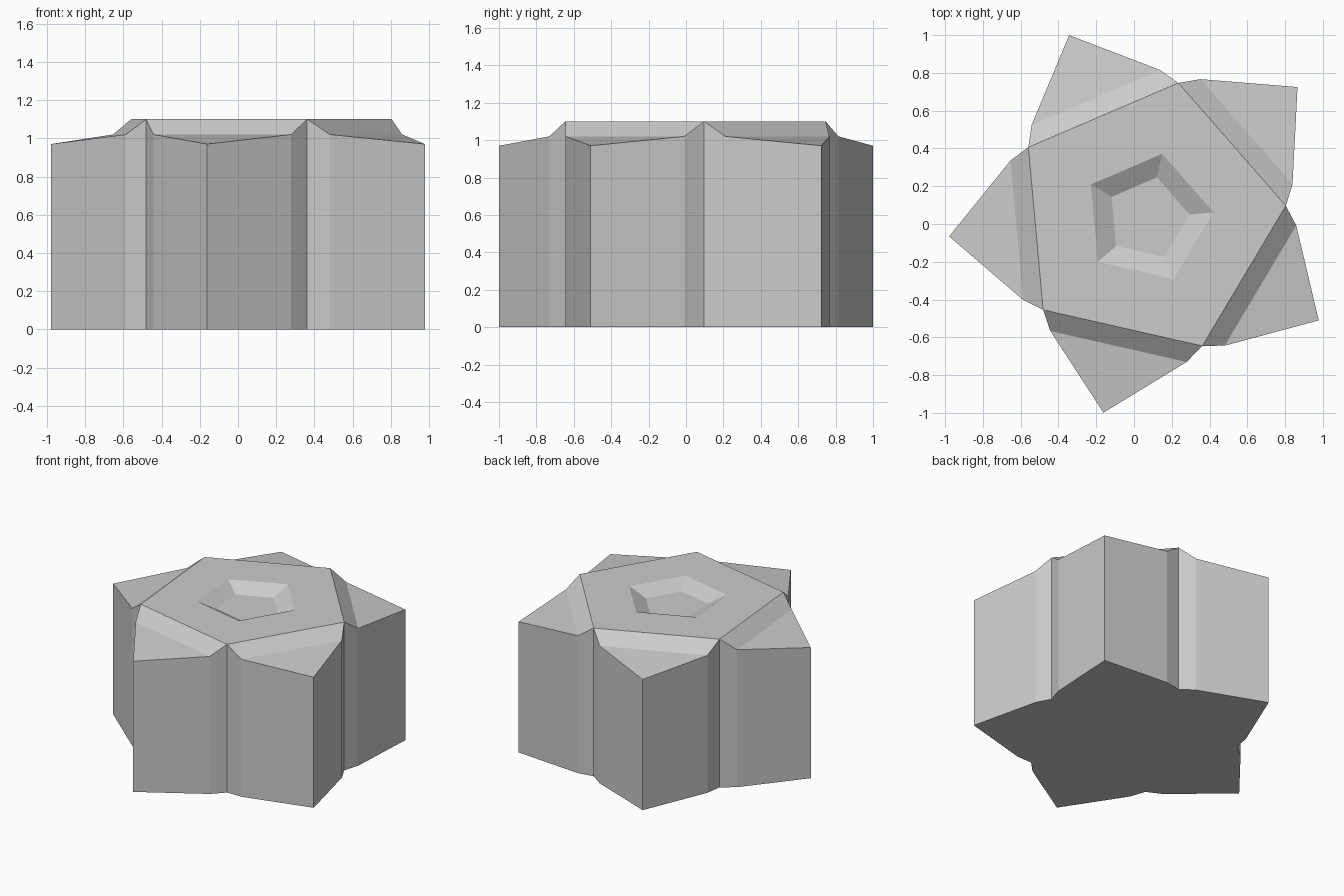
import bpy, bmesh
from math import cos, sin, radians

if "Cube" in bpy.data.objects:
    bpy.data.objects.remove(bpy.data.objects["Cube"])

CX, CY, START, SIDES = 0.072, 0.03, 5.2, 5
bm = bmesh.new()


def vert(radius, angle, z):
    a = radians(START + angle)
    return bm.verts.new((CX + radius * cos(a), CY + radius * sin(a), z))


def ring(radius, z):
    return [vert(radius, 72 * i, z) for i in range(SIDES)]


def bridge(a, b):
    for i in range(len(a)):
        j = (i + 1) % len(a)
        bm.faces.new((a[i], a[j], b[j], b[i]))


# Flat pentagon top with a shallow sloped recess
rim = ring(0.735, 1.10)
lip = ring(0.35, 1.10)
floor = ring(0.222, 1.04)
bridge(rim, lip)
bridge(lip, floor)
bm.faces.new(floor)

# Five pointed lobes: steep bevel, then a gently sloped tip
outline = []
for i in range(SIDES):
    c = 72 * i + 36
    a = vert(0.788, c - 28, 1.02)
    tip = vert(1.055, c, 0.97)
    b = vert(0.788, c + 28, 1.02)
    bm.faces.new((rim[i], a, b, rim[(i + 1) % SIDES]))
    bm.faces.new((a, tip, b))
    outline += [rim[i], a, tip, b]

# Vertical walls and flat underside
base = [bm.verts.new((v.co.x, v.co.y, 0)) for v in outline]
bridge(base, outline)
bm.faces.new(base[::-1])
bmesh.ops.recalc_face_normals(bm, faces=bm.faces)

mesh = bpy.data.meshes.new("star_block")
bm.to_mesh(mesh)
bm.free()
bpy.context.collection.objects.link(bpy.data.objects.new("star_block", mesh))
